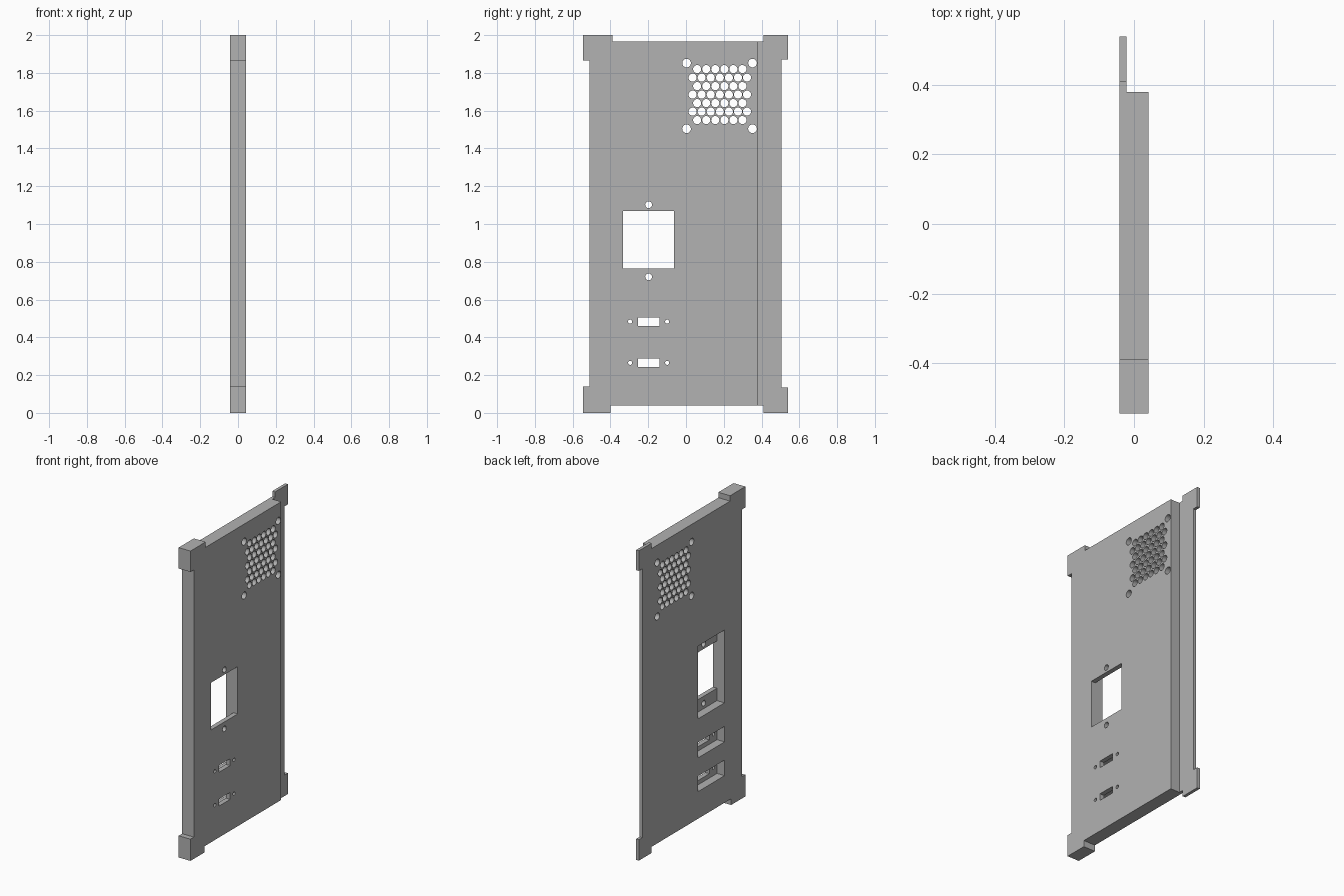
import bpy, bmesh, math
from mathutils import Matrix, Vector

if "Cube" in bpy.data.objects:
    bpy.data.objects.remove(bpy.data.objects["Cube"])

T = 0.042          # half thickness of the panel
LEDGE_X = -0.022   # outer face of the thin flange
POCKET_X = 0.012   # floor of the rear recesses

grey = bpy.data.materials.new("plain grey")
grey.diffuse_color = (0.445, 0.445, 0.445, 1)
grey.use_nodes = True
grey.node_tree.nodes["Principled BSDF"].inputs["Base Color"].default_value = grey.diffuse_color


def finish(bm, name):
    bmesh.ops.recalc_face_normals(bm, faces=bm.faces)
    mesh = bpy.data.meshes.new(name)
    bm.to_mesh(mesh)
    bm.free()
    mesh.materials.append(grey)
    obj = bpy.data.objects.new(name, mesh)
    bpy.context.collection.objects.link(obj)
    return obj


def add_box(bm, x0, x1, y0, y1, z0, z1):
    size = Matrix.Diagonal((x1 - x0, y1 - y0, z1 - z0, 1))
    mid = Vector((x0 + x1, y0 + y1, z0 + z1)) / 2
    bmesh.ops.create_cube(bm, size=1, matrix=Matrix.Translation(mid) @ size)


def add_hole(bm, y, z, r, sides=20):
    bmesh.ops.create_cone(bm, cap_ends=True, segments=sides, radius1=r, radius2=r, depth=0.3,
                          matrix=Matrix.Translation((0, y, z)) @ Matrix.Rotation(math.pi / 2, 4, 'Y'))


# Panel outline with four corner tabs, as (y, z)
outline = [(-0.545, 0), (-0.40, 0), (-0.40, 0.04), (0.41, 0.04), (0.41, 0), (0.54, 0),
           (0.54, 0.135), (0.505, 0.135), (0.505, 1.87), (0.54, 1.87), (0.54, 2), (0.41, 2),
           (0.41, 1.965), (-0.39, 1.965), (-0.39, 2), (-0.545, 2), (-0.545, 1.865),
           (-0.51, 1.865), (-0.51, 0.14), (-0.545, 0.14)]
bm = bmesh.new()
face = bm.faces.new([bm.verts.new((-T, y, z)) for y, z in outline])
new = bmesh.ops.extrude_face_region(bm, geom=[face])["geom"]
bmesh.ops.translate(bm, vec=(2 * T, 0, 0), verts=[v for v in new if isinstance(v, bmesh.types.BMVert)])
panel = finish(bm, "panel")

# Flange step and rear recesses
bm = bmesh.new()
add_box(bm, LEDGE_X, 0.2, 0.38, 0.7, -0.1, 2.1)
for z0, z1 in ((0.685, 1.155), (0.433, 0.533), (0.215, 0.315)):
    add_box(bm, -0.2, POCKET_X, -0.333, -0.063, z0, z1)
recess_cutter = finish(bm, "recess_cutter")

# Through openings: socket window, connector slots, screw holes, vent grid
bm = bmesh.new()
add_box(bm, -0.2, 0.2, -0.333, -0.063, 0.765, 1.07)
for z in (0.72, 1.102):
    add_hole(bm, -0.198, z, 0.018)
for z in (0.265, 0.483):
    add_box(bm, -0.2, 0.2, -0.255, -0.141, z - 0.022, z + 0.022)
    for y in (-0.296, -0.1):
        add_hole(bm, y, z, 0.011)
for y in (0.003, 0.352):
    for z in (1.504, 1.852):
        add_hole(bm, y, z, 0.023)
for row in range(7):
    count = 6 + row % 2
    for i in range(count):
        add_hole(bm, 0.179 + (i - (count - 1) / 2) * 0.048, 1.55 + row * 0.045, 0.0215)
opening_cutter = finish(bm, "opening_cutter")

# Apply the cuts
for cutter in (recess_cutter, opening_cutter):
    mod = panel.modifiers.new(cutter.name, 'BOOLEAN')
    mod.operation, mod.solver, mod.object = 'DIFFERENCE', 'EXACT', cutter
bpy.context.view_layer.update()
cut = bpy.data.meshes.new_from_object(panel.evaluated_get(bpy.context.evaluated_depsgraph_get()))
panel.modifiers.clear()
panel.data = cut
for cutter in (recess_cutter, opening_cutter):
    bpy.data.objects.remove(cutter)

# Smooth hole walls, sharp edges
bpy.context.view_layer.objects.active = panel
panel.select_set(True)
bpy.ops.object.shade_smooth_by_angle(angle=math.radians(30))
